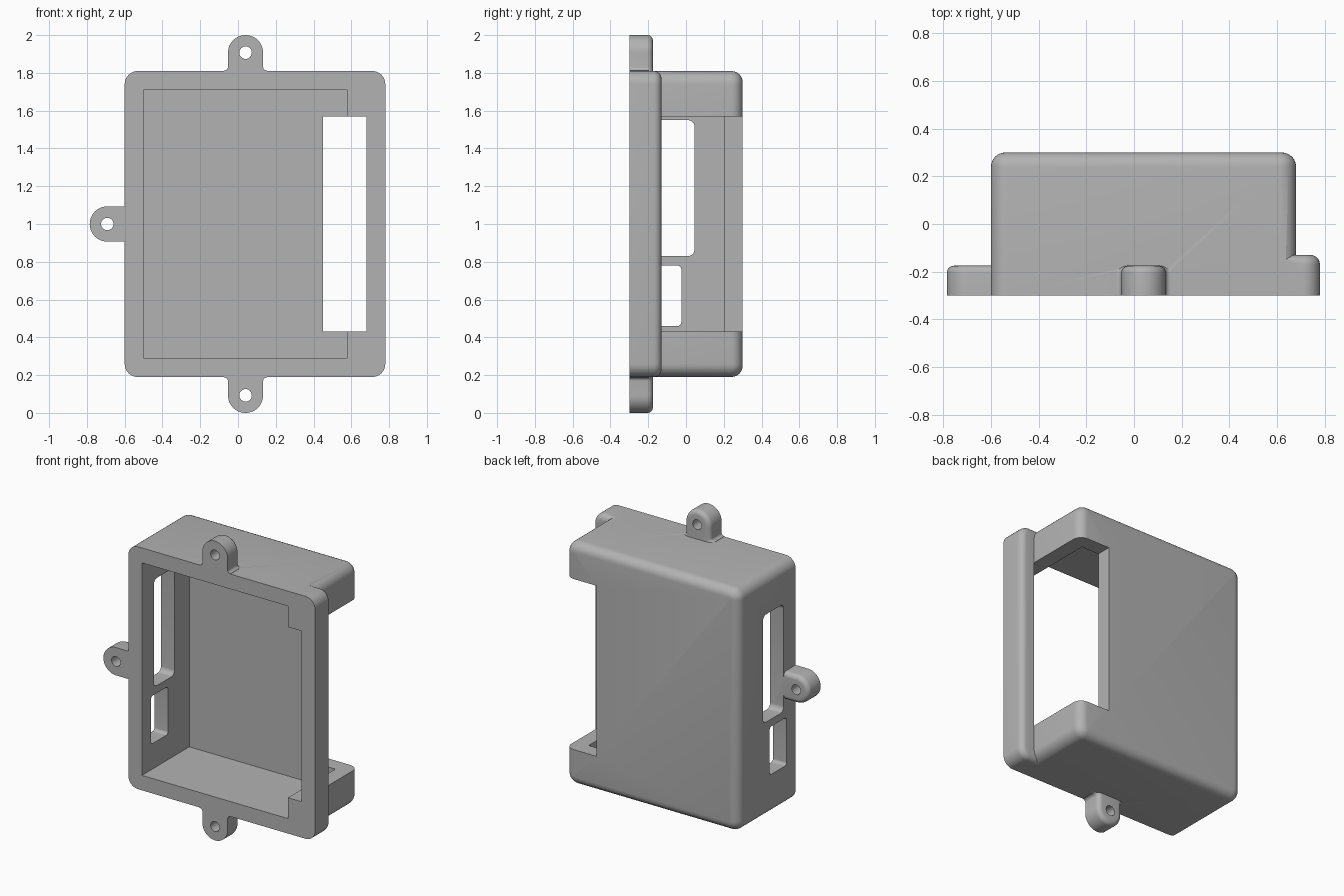
import bpy, bmesh
from math import sin, cos, pi

old = bpy.data.objects.get("Cube")
if old:
    bpy.data.objects.remove(old, do_unlink=True)

grey = bpy.data.materials.new("matte grey plastic")
grey.use_nodes = True
COLOUR = (0.45, 0.45, 0.45, 1)
grey.diffuse_color = COLOUR
grey.node_tree.nodes["Principled BSDF"].inputs["Base Color"].default_value = COLOUR

FRONT, BACK = -0.3, 0.3


def arc(cx, cy, r, start, end, steps=8):
    """Points along an arc, angles in half turns."""
    angles = [pi * (start + (end - start) * i / steps) for i in range(steps + 1)]
    return [(cx + r * cos(t), cy + r * sin(t)) for t in angles]


def rectangle(a0, a1, b0, b1, r=0):
    """Rectangle profile with optional rounded corners."""
    if not r:
        return [(a0, b0), (a1, b0), (a1, b1), (a0, b1)]
    return (arc(a1 - r, b1 - r, r, 0, .5) + arc(a0 + r, b1 - r, r, .5, 1)
            + arc(a0 + r, b0 + r, r, 1, 1.5) + arc(a1 - r, b0 + r, r, 1.5, 2))


def prism(name, profile, start, end, soft=0, axis="y"):
    """Extrude a profile along an axis and round the rim of the far end."""
    def place(p, d):
        return (p[0], d, p[1]) if axis == "y" else (d, p[0], p[1])
    bm = bmesh.new()
    near = [bm.verts.new(place(p, start)) for p in profile]
    far = [bm.verts.new(place(p, end)) for p in profile]
    bm.faces.new(near)
    cap = bm.faces.new(far)
    n = len(profile)
    for i in range(n):
        j = (i + 1) % n
        bm.faces.new((near[i], near[j], far[j], far[i]))
    bmesh.ops.recalc_face_normals(bm, faces=bm.faces)
    if soft:
        bmesh.ops.bevel(bm, geom=list(cap.edges), offset=soft, segments=6,
                        profile=0.5, affect="EDGES")
    mesh = bpy.data.meshes.new(name)
    bm.to_mesh(mesh)
    bm.free()
    mesh.materials.append(grey)
    obj = bpy.data.objects.new(name, mesh)
    bpy.context.collection.objects.link(obj)
    return obj


def combine(target, tool, operation):
    """Apply a boolean and remove the tool object."""
    mod = target.modifiers.new(tool.name, "BOOLEAN")
    mod.operation, mod.solver, mod.object = operation, "EXACT", tool
    bpy.context.view_layer.objects.active = target
    bpy.ops.object.modifier_apply(modifier=mod.name)
    bpy.data.objects.remove(tool, do_unlink=True)


def tab_profile(cx, cz, direction, r=0.093, reach=0.095, root=0.05, flare=0.02):
    """Round-ended tab pointing along a direction, flared where it meets the wall."""
    side = [(r + flare, -reach - root)]
    side += arc(r + flare, -reach + flare, flare, 1.5, 1, 5) if flare else [(r, -reach)]
    pts = side + arc(0, 0, r, 0, 1, 24) + [(-a, b) for a, b in reversed(side)]
    dx, dz = direction
    return [(cx + a * dz + b * dx, cz - a * dx + b * dz) for a, b in pts]


# Shell body and the lip along its open side
case = prism("enclosure", rectangle(-0.6, 0.68, 0.19, 1.81, 0.07), FRONT, BACK, 0.06)
combine(case, prism("side_lip", rectangle(0.3, 0.78, 0.19, 1.81, 0.07),
                    FRONT, -0.13, 0.04), "UNION")

# Mounting tabs
tabs = [("top_tab", 0.04, 1.907, (0, 1), 0.02),
        ("bottom_tab", 0.04, 0.093, (0, -1), 0.02),
        ("right_tab", -0.692, 1.0, (-1, 0), 0)]
for name, x, z, direction, flare in tabs:
    combine(case, prism(name, tab_profile(x, z, direction, flare=flare),
                        FRONT, -0.175, 0.03), "UNION")

# Screw holes
for name, x, z, _, _ in tabs:
    combine(case, prism(name + "_hole", arc(x, z, 0.033, 0, 2, 32)[:-1],
                        FRONT - 0.1, 0), "DIFFERENCE")

# Hollow interior, then the side opening that passes through to the back
combine(case, prism("cavity", rectangle(-0.5, 0.58, 0.29, 1.71), FRONT - 0.1, 0.2),
        "DIFFERENCE")
combine(case, prism("side_opening", rectangle(0.45, 0.68, 0.43, 1.57),
                    FRONT - 0.1, BACK + 0.1), "DIFFERENCE")

# Connector windows in the side wall
for name, y0, y1, z0, z1, r in (("tall_window", -0.175, 0.045, 0.83, 1.55, 0.035),
                                ("short_window", -0.205, -0.025, 0.46, 0.78, 0.02)):
    combine(case, prism(name, rectangle(y0, y1, z0, z1, r), -0.7, -0.45, axis="x"),
            "DIFFERENCE")

# Smooth the rounded edges, keep the rest crisp
bpy.ops.object.select_all(action="DESELECT")
case.select_set(True)
bpy.context.view_layer.objects.active = case
bpy.ops.object.shade_smooth_by_angle(angle=pi / 6)
